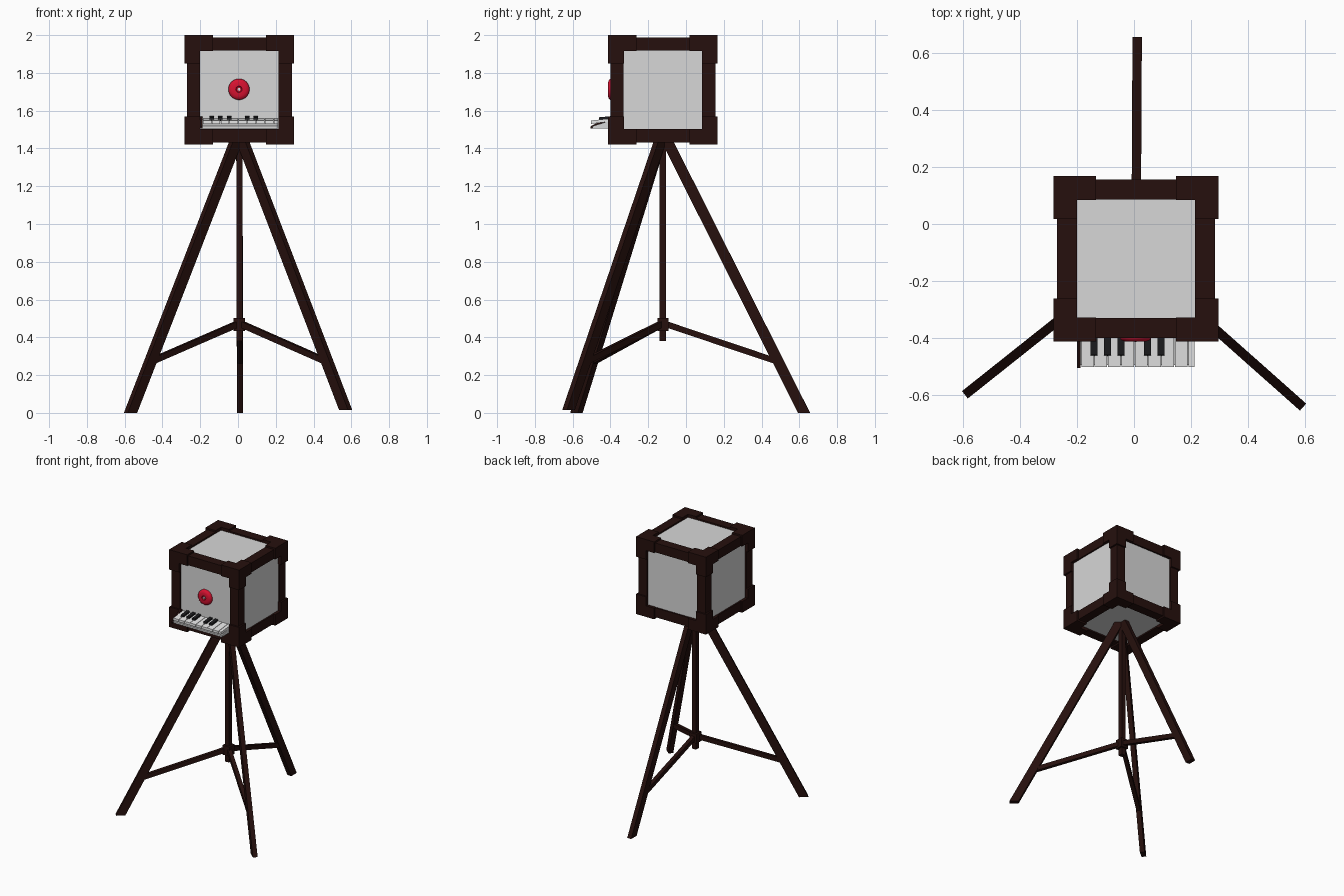
import bpy, bmesh, math
from mathutils import Vector, Matrix
from itertools import product

if "Cube" in bpy.data.objects:
    bpy.data.objects.remove(bpy.data.objects["Cube"])


def material(name, rgb):
    m = bpy.data.materials.new(name)
    m.diffuse_color = (*rgb, 1)
    m.use_nodes = True
    m.node_tree.nodes["Principled BSDF"].inputs["Base Color"].default_value = m.diffuse_color
    return m


WOOD = material("dark wood", (0.019, 0.005, 0.004))
PANEL = material("pale grey", (0.68, 0.68, 0.68))
RED = material("red", (0.68, 0.006, 0.03))
WHITE = material("key white", (0.8, 0.8, 0.8))
BLACK = material("key black", (0.012, 0.012, 0.014))


def finish(name, bm, mat):
    bmesh.ops.recalc_face_normals(bm, faces=bm.faces)
    me = bpy.data.meshes.new(name)
    bm.to_mesh(me)
    bm.free()
    me.materials.append(mat)
    ob = bpy.data.objects.new(name, me)
    bpy.context.collection.objects.link(ob)
    return ob


def boxes(name, items, mat):
    """One object from (centre, size) boxes."""
    bm = bmesh.new()
    for c, s in items:
        bmesh.ops.create_cube(bm, size=1, matrix=Matrix.Translation(c) @ Matrix.Diagonal((*s, 1)))
    return finish(name, bm, mat)


def strut(name, top, bottom, radial, tangential, vertical_ends=False):
    """Slanted bar with horizontal (or vertical) end cuts."""
    top, bottom = Vector(top), Vector(bottom)
    d = bottom - top
    r = Vector((d.x, d.y, 0)).normalized()
    t = Vector((-r.y, r.x, 0)) * tangential / 2
    r = (Vector((0, 0, 1)) if vertical_ends else r) * radial / 2
    bm = bmesh.new()
    rings = [[bm.verts.new(p + r * a + t * b) for a, b in ((1, 1), (-1, 1), (-1, -1), (1, -1))]
             for p in (top, bottom)]
    for i in range(4):
        j = (i + 1) % 4
        bm.faces.new((rings[0][i], rings[0][j], rings[1][j], rings[1][i]))
    for ring in rings:
        bm.faces.new(ring)
    return finish(name, bm, WOOD)


def extrude_x(name, profile, spans, mat):
    """Extrude a (y, z) profile over each (x0, x1) span."""
    bm = bmesh.new()
    for x0, x1 in spans:
        f = bm.faces.new([bm.verts.new((x0, y, z)) for y, z in profile])
        g = bmesh.ops.extrude_face_region(bm, geom=[f])["geom"]
        bmesh.ops.translate(bm, vec=(x1 - x0, 0, 0), verts=[v for v in g if isinstance(v, bmesh.types.BMVert)])
    return finish(name, bm, mat)


def lathe(name, profile, centre, mat, n=32):
    """Spin an (r, y) profile around the y axis."""
    bm = bmesh.new()
    vs = [bm.verts.new((r, y, 0)) for r, y in profile]
    es = [bm.edges.new(p) for p in zip(vs, vs[1:])]
    bmesh.ops.spin(bm, geom=vs + es, cent=(0, 0, 0), axis=(0, 1, 0), angle=2 * math.pi, steps=n)
    bmesh.ops.remove_doubles(bm, verts=bm.verts, dist=1e-5)
    bmesh.ops.translate(bm, verts=bm.verts, vec=centre)
    ob = finish(name, bm, mat)
    bpy.context.view_layer.objects.active = ob
    ob.select_set(True)
    bpy.ops.object.shade_smooth_by_angle(angle=math.radians(40))
    ob.select_set(False)


# Cube body: panels, edge bars, corner blocks
C = Vector((0.007, -0.122, 1.71))
boxes("body_panels", [(C, (0.534,) * 3)], PANEL)
BAR, CORNER = 0.07, 0.15
bars = []
for axis in range(3):
    for s, t in product((-1, 1), repeat=2):
        off = Vector((0, 0, 0))
        size = [BAR] * 3
        size[axis] = 0.5
        off[(axis + 1) % 3] = s * (0.278 - BAR / 2)
        off[(axis + 2) % 3] = t * (0.278 - BAR / 2)
        bars.append((C + off, size))
boxes("edge_bars", bars, WOOD)
# Each corner is three crossing arms so the panel openings stay square
corners = []
for sg in product((-1, 1), repeat=3):
    for axis in range(3):
        size = [0.083] * 3
        size[axis] = CORNER
        off = Vector([sg[i] * (0.29 - size[i] / 2) for i in range(3)])
        corners.append((C + off, size))
boxes("corner_blocks", corners, WOOD)

# Round red dial with a pale centre pin
lathe("dial", [(0.056, 0), (0.056, -0.012), (0.05, -0.02), (0.036, -0.025), (0.017, -0.025),
               (0.014, -0.017), (0, -0.017)], (0.005, -0.388, 1.713), RED)
lathe("dial_pin", [(0.008, 0), (0.008, -0.013), (0, -0.014)], (0.005, -0.4, 1.713), WHITE, 12)

# Small keyboard on the front
extrude_x("key_tray", [(-0.385, 1.506), (-0.495, 1.506), (-0.495, 1.518), (-0.44, 1.535), (-0.385, 1.555)],
          [(-0.188, 0.212)], PANEL)
extrude_x("key_tray_end", [(-0.385, 1.506), (-0.505, 1.506), (-0.505, 1.517), (-0.41, 1.568), (-0.385, 1.568)],
          [(-0.2, -0.188)], WOOD)
P, X0 = 0.047, -0.187
extrude_x("white_keys", [(-0.385, 1.545), (-0.503, 1.53), (-0.503, 1.548), (-0.385, 1.56)],
          [(X0 + i * P + 0.002, X0 + (i + 1) * P - 0.001) for i in range(8)] + [(0.191, 0.213)], WHITE)
extrude_x("black_keys", [(-0.385, 1.55), (-0.463, 1.545), (-0.46, 1.565), (-0.385, 1.572)],
          [(X0 + i * P - 0.012, X0 + i * P + 0.012) for i in (1, 2, 3, 5, 6)], BLACK)

# Tripod: legs, braces, centre post and hub
feet = {"left_leg": (-0.569, -0.58, 0.0), "right_leg": (0.57, -0.622, 0.015), "back_leg": (0.011, 0.625, 0.0)}
hub = Vector((0.007, -0.122, 0.475))
for name, foot in feet.items():
    foot = Vector(foot)
    axis_top = Vector((0.007, -0.122, 1.46))
    out = Vector((foot.x - C.x, foot.y - C.y, 0)).normalized()
    top = axis_top + out * 0.012
    strut(name, top, foot, 0.064, 0.033)
    k = (top.z - 0.27) / (top.z - foot.z)
    strut(name.replace("leg", "brace"), hub, top.lerp(foot, k), 0.034, 0.028, True)
boxes("centre_post", [((0.007, -0.122, 0.915), (0.032, 0.034, 1.07))], WOOD)
boxes("brace_hub", [((0.007, -0.122, 0.468), (0.06, 0.06, 0.07))], WOOD)
